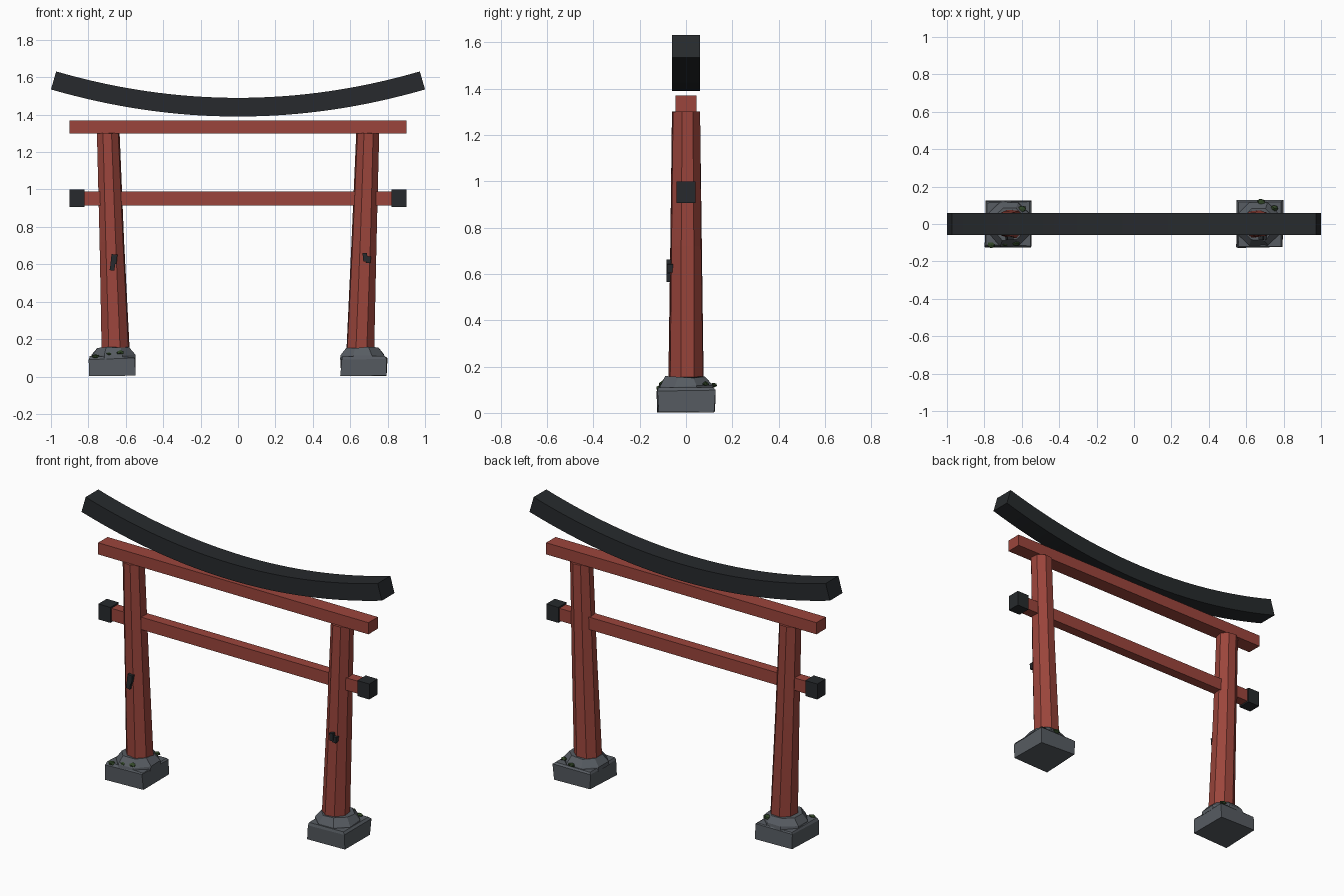
import bpy, bmesh, math, random
from mathutils import Matrix, Vector

if "Cube" in bpy.data.objects:
    bpy.data.objects.remove(bpy.data.objects["Cube"])

random.seed(4)


def material(name, rgb):
    m = bpy.data.materials.new(name)
    m.diffuse_color = (*rgb, 1)
    m.use_nodes = True
    m.node_tree.nodes["Principled BSDF"].inputs["Base Color"].default_value = m.diffuse_color
    return m


RED = material("red_paint", (0.33, 0.06, 0.045))
BLACK = material("black_paint", (0.02, 0.023, 0.026))
STONE = material("stone", (0.095, 0.107, 0.122))
MOSS = material("moss", (0.03, 0.06, 0.02))


def finish(name, bm, mat):
    bmesh.ops.recalc_face_normals(bm, faces=bm.faces)
    me = bpy.data.meshes.new(name)
    bm.to_mesh(me)
    bm.free()
    ob = bpy.data.objects.new(name, me)
    me.materials.append(mat)
    bpy.context.collection.objects.link(ob)
    return ob


def loft(name, rings, mat, jitter=0.0):
    """Skin a list of equal-length point rings and cap both ends."""
    bm = bmesh.new()
    vs = [[bm.verts.new(Vector(p) + Vector([random.uniform(-jitter, jitter) for _ in range(3)]))
           for p in ring] for ring in rings]
    n = len(vs[0])
    for a, b in zip(vs, vs[1:]):
        for i in range(n):
            bm.faces.new((a[i], a[(i + 1) % n], b[(i + 1) % n], b[i]))
    bm.faces.new(vs[0])
    bm.faces.new(vs[-1])
    return finish(name, bm, mat)


def ring(x, z, r, sides=8, turn=0.5, y=0):
    return [(x + r * math.cos((i + turn) * math.tau / sides),
             y + r * math.sin((i + turn) * math.tau / sides), z) for i in range(sides)]


def box(name, centre, size, mat, tilt=0.0):
    bm = bmesh.new()
    bmesh.ops.create_cube(bm, size=1, matrix=Matrix.Translation(centre)
                          @ Matrix.Rotation(tilt, 4, 'Y') @ Matrix.Diagonal((*size, 1)))
    return finish(name, bm, mat)


# Upswept top lintel: rectangular section following a parabola
sections = []
for i in range(33):
    x = -1 + i / 16
    z = 1.39 + 0.145 * x * x
    n = Vector((-0.29 * x, 0, 1)).normalized() * 0.1
    sections.append([(x, -0.06, z), (x, 0.06, z),
                     (x + n.x, 0.06, z + n.z), (x + n.x, -0.06, z + n.z)])
loft("curved_top_lintel", sections, BLACK)

# Straight beams
box("upper_beam", (0, 0, 1.335), (1.8, 0.09, 0.07), RED)
box("tie_beam", (0, 0, 0.953), (1.76, 0.06, 0.075), RED)

for side, label in ((-1, "left"), (1, "right")):
    # Black end cap of the tie beam
    box(label + "_beam_cap", (side * 0.862, 0, 0.953), (0.08, 0.08, 0.093), BLACK)
    # Leaning octagonal pillar
    turn = 0.5 + side * 0.12
    loft(label + "_pillar", [ring(side * 0.653, 0.13, 0.078, turn=turn),
                             ring(side * 0.675, 0.72, 0.070, turn=turn),
                             ring(side * 0.694, 1.30, 0.063, turn=turn)], RED, 0.002)
    # Rough stone footing: square block and octagonal collar
    bx = side * 0.673
    loft(label + "_stone_block", [ring(bx, 0.007, 0.173, 4), ring(bx, 0.095, 0.174, 4),
                                  ring(bx, 0.107, 0.165, 4)], STONE, 0.005)
    cx = side * 0.665
    loft(label + "_stone_collar", [ring(cx, 0.09, 0.128), ring(cx, 0.115, 0.124),
                                   ring(cx, 0.155, 0.093)], STONE, 0.004)

# Dark chips in the pillar paint
box("left_paint_chip_upper", (-0.663, -0.07, 0.628), (0.032, 0.03, 0.05), BLACK, 0.1)
box("left_paint_chip_lower", (-0.671, -0.07, 0.588), (0.025, 0.03, 0.042), BLACK, 0.15)
box("right_paint_chip", (0.680, -0.07, 0.638), (0.024, 0.03, 0.045), BLACK, -0.1)
box("right_paint_chip_small", (0.697, -0.067, 0.625), (0.025, 0.03, 0.036), BLACK, 0.1)

# Moss clumps on the stones
for i, (x, y, z, r) in enumerate([(-0.765, -0.112, 0.107, 0.022), (-0.632, -0.102, 0.127, 0.022),
                                  (-0.60, 0.08, 0.135, 0.024), (-0.69, -0.106, 0.12, 0.016),
                                  (0.68, 0.118, 0.12, 0.022), (0.752, 0.085, 0.125, 0.02)]):
    bm = bmesh.new()
    bmesh.ops.create_icosphere(bm, subdivisions=1, radius=r, matrix=Matrix.Translation((x, y, z))
                               @ Matrix.Diagonal((1, 0.85, 0.5, 1)))
    for v in bm.verts:
        v.co += Vector([random.uniform(-0.003, 0.003) for _ in range(3)])
    finish("moss_clump_%d" % (i + 1), bm, MOSS)
